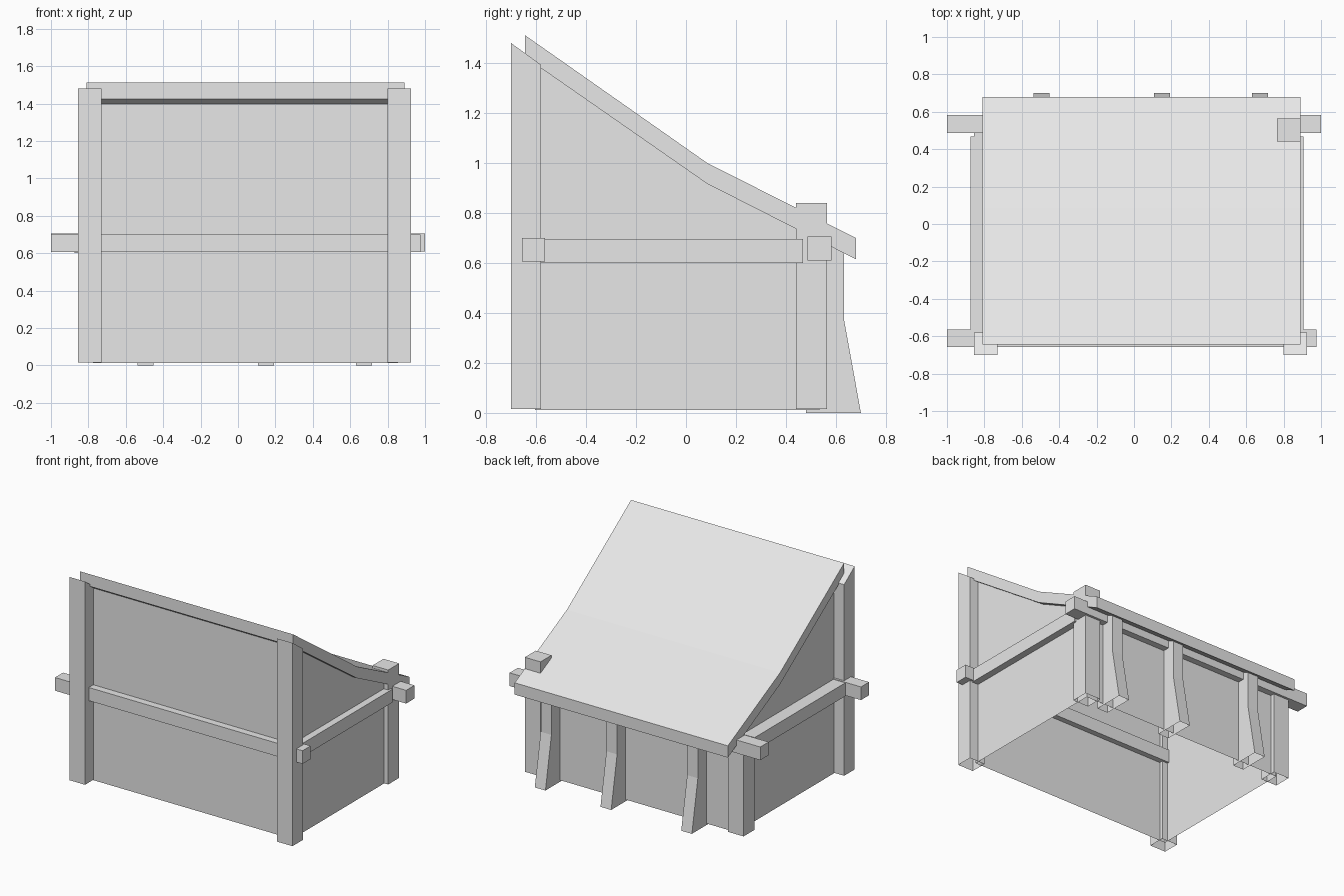
import bpy

cube = bpy.data.objects.get("Cube")
if cube:
    bpy.data.objects.remove(cube, do_unlink=True)

grey = bpy.data.materials.new("plain grey")
grey.use_nodes = True
grey.diffuse_color = (0.8, 0.8, 0.8, 1)
grey.node_tree.nodes["Principled BSDF"].inputs["Base Color"].default_value = (0.8, 0.8, 0.8, 1)


def prism(name, x0, x1, profile, skip=()):
    """Extrude a counterclockwise (y, z) profile along x, leaving out the skipped edges."""
    n = len(profile)
    verts = [(x, y, z) for x in (x0, x1) for y, z in profile]
    faces = [tuple(range(n, 2 * n)), tuple(reversed(range(n)))]
    for i in range(n):
        j = (i + 1) % n
        if i not in skip:
            faces.append((n + j, n + i, i, j))
    mesh = bpy.data.meshes.new(name)
    mesh.from_pydata(verts, [], faces)
    mesh.materials.append(grey)
    obj = bpy.data.objects.new(name, mesh)
    bpy.context.collection.objects.link(obj)
    return obj


def beam(name, x0, x1, y0, y1, z0, z1, skip=()):
    return prism(name, x0, x1, [(y0, z0), (y1, z0), (y1, z1), (y0, z1)], skip)


# Thin walls, open below and under the roof
prism("walls", -0.775, 0.855,
      [(-0.605, 0.012), (0.535, 0.012), (0.535, 0.69), (0.085, 0.918), (-0.605, 1.4)],
      skip=(0, 2, 3))

# Bent slab roof
prism("roof", -0.81, 0.89,
      [(-0.645, 1.425), (0.085, 0.917), (0.68, 0.615), (0.68, 0.70), (0.085, 1.0), (-0.645, 1.512)])

# Front posts with sloping tops, hollow underneath
for side, x in (("right", -0.855), ("left", 0.80)):
    prism(f"front_post_{side}", x, x + 0.125,
          [(-0.70, 0.015), (-0.58, 0.015), (-0.58, 1.393), (-0.70, 1.48)], skip=(0,))

# Back posts, the left one passing through the roof
beam("back_post_right", -0.855, -0.73, 0.44, 0.565, 0.015, 0.69, skip=(0,))
beam("back_post_left", 0.765, 0.89, 0.44, 0.565, 0.015, 0.84, skip=(0,))

# Horizontal rails
beam("front_rail", -1.0, 0.975, -0.657, -0.565, 0.605, 0.70)
beam("back_rail", -1.0, 1.0, 0.487, 0.582, 0.61, 0.705)
beam("side_rail_right", -0.875, -0.78, -0.60, 0.468, 0.60, 0.696)
beam("side_rail_left", 0.81, 0.905, -0.60, 0.468, 0.60, 0.696)

# Flared buttresses along the back wall
for i, x in enumerate((-0.537, 0.107, 0.631)):
    prism(f"back_buttress_{i + 1}", x, x + 0.085,
          [(0.48, 0), (0.70, 0), (0.632, 0.375), (0.632, 0.645), (0.48, 0.72)], skip=(0,))
